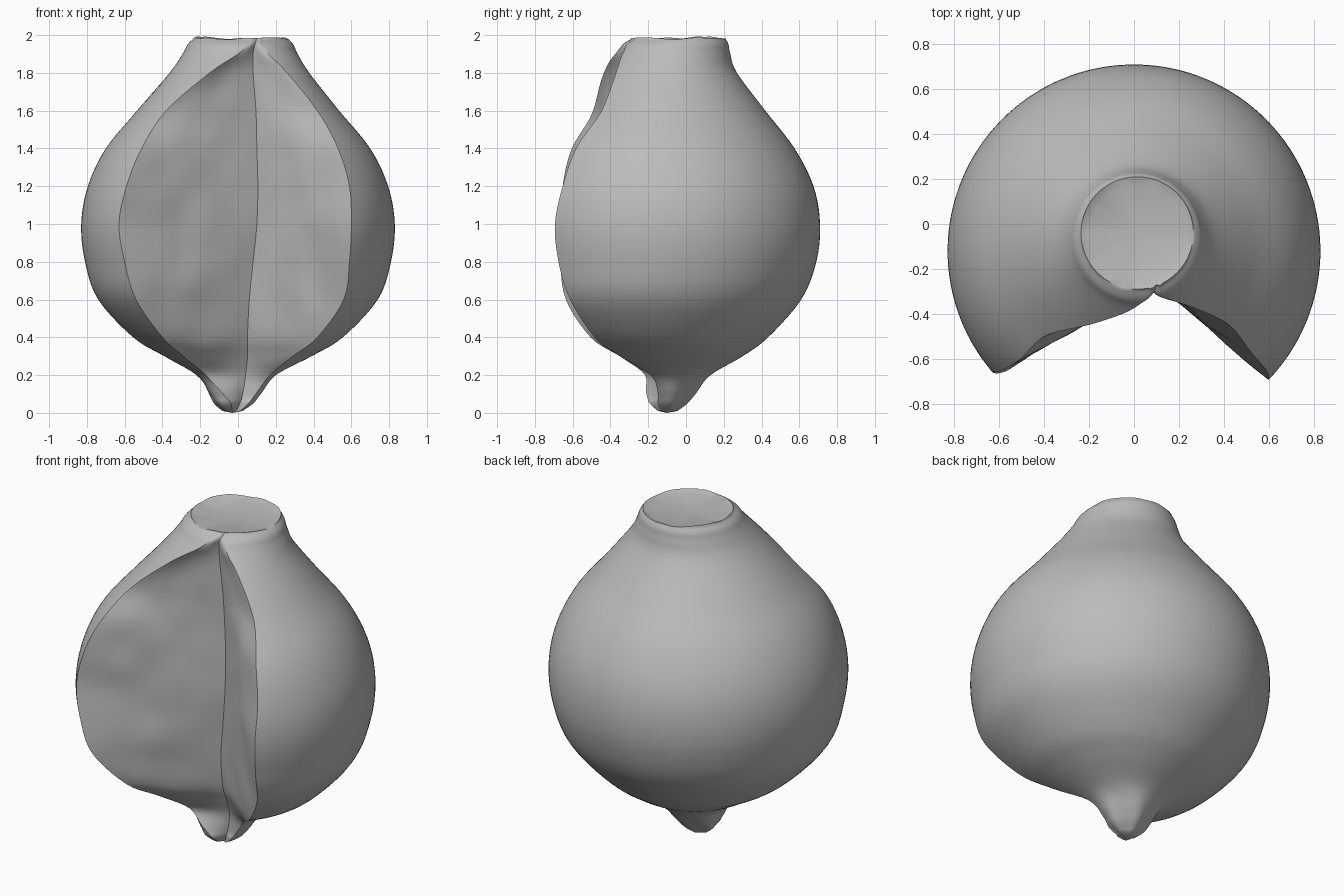
import bpy, bmesh, math
from mathutils import Vector, noise

if "Cube" in bpy.data.objects:
    bpy.data.objects.remove(bpy.data.objects["Cube"])

# Profile rows: z, radius, centre y, left cut edge x, right cut edge x, apex x, apex y
ROWS = [
    (0.01, 0.05, -0.10, -0.03, 0.01, -0.01, -0.11),
    (0.05, 0.10, -0.10, -0.04, 0.06, 0.01, -0.13),
    (0.10, 0.135, -0.09, -0.08, 0.10, 0.025, -0.13),
    (0.20, 0.21, -0.08, -0.17, 0.17, 0.04, -0.14),
    (0.30, 0.39, -0.09, -0.29, 0.29, 0.05, -0.18),
    (0.40, 0.555, -0.12, -0.40, 0.42, 0.05, -0.22),
    (0.60, 0.74, -0.13, -0.54, 0.56, 0.06, -0.25),
    (0.80, 0.81, -0.12, -0.60, 0.59, 0.08, -0.26),
    (1.00, 0.83, -0.12, -0.63, 0.60, 0.10, -0.27),
    (1.20, 0.795, -0.12, -0.59, 0.59, 0.105, -0.27),
    (1.40, 0.70, -0.125, -0.51, 0.53, 0.10, -0.27),
    (1.60, 0.535, -0.115, -0.38, 0.42, 0.095, -0.28),
    (1.80, 0.37, -0.10, -0.15, 0.26, 0.08, -0.29),
    (1.90, 0.305, -0.07, 0.00, 0.16, 0.08, -0.30),
    (1.95, 0.28, -0.055, 0.05, 0.13, 0.09, -0.30),
    (1.98, 0.25, -0.04, 0.06, 0.13, 0.10, -0.27),
]
ARC, CUT, STEPS = 96, 16, 5


def spline(rows, steps):
    """Smooth rows with Catmull-Rom interpolation."""
    out = []
    for i in range(len(rows) - 1):
        p = [rows[max(0, min(len(rows) - 1, i + k))] for k in (-1, 0, 1, 2)]
        for s in range(steps):
            t = s / steps
            out.append([0.5 * (2 * b + (c - a) * t + (2*a - 5*b + 4*c - d) * t*t
                               + (3*b - a - 3*c + d) * t**3) for a, b, c, d in zip(*p)])
    return out + [list(rows[-1])]


def ring(z, r, cy, xl, xr, ax, ay):
    """One horizontal section: outer arc, then the two cut faces."""
    cx = 0.015 * max(0, (z - 1.6) / 0.4) - 0.03 * max(0, (0.3 - z) / 0.3)
    rim = lambda x: cy - math.sqrt(max(0, r * r - (x - cx) ** 2))
    a0 = math.atan2(rim(xr) - cy, xr - cx)
    a1 = math.atan2(rim(xl) - cy, xl - cx) % (2 * math.pi)
    apex = Vector((ax, max(ay, rim(ax) + 0.005), z))
    pts = []
    rough = 0.1 * max(0, 1 - z / 0.2)
    for i in range(ARC + 1):
        a = a0 + (a1 - a0) * i / ARC
        rr = r * (1 + rough * math.sin(5 * a + 9 * z))
        pts.append(Vector((cx + rr * math.cos(a), cy + rr * math.sin(a), z)))
    left, right = pts[-1].copy(), pts[0].copy()
    walls = [(left.lerp(apex, i / CUT), i / CUT) for i in range(1, CUT + 1)]
    walls += [(apex.lerp(right, i / CUT), 1 - i / CUT) for i in range(1, CUT)]
    # gentle uneven flesh surface
    for p, t in walls:
        p.y += 0.02 * noise.noise(p * Vector((5, 5, 3)).length * 0.6) * math.sin(math.pi * t) * min(1, r / 0.5)
        pts.append(p)
    return pts


bm = bmesh.new()
loops = [[bm.verts.new(p) for p in ring(*row)] for row in spline(ROWS, STEPS)]
# uneven cut rim at the neck and a slightly sunken flat top
for v in loops[-1]:
    v.co.z += 0.013 * (1 + noise.noise(v.co * 9)) - 0.008
mid = Vector((0.015, -0.04, 0))
loops.append([bm.verts.new(((v.co.x - mid.x) * 0.84 + mid.x, (v.co.y - mid.y) * 0.84 + mid.y, 1.97))
              for v in loops[-1]])
n = len(loops[0])
for lo, hi in zip(loops, loops[1:]):
    for i in range(n):
        j = (i + 1) % n
        bm.faces.new((lo[i], lo[j], hi[j], hi[i]))
for loop, tip in ((loops[0], (-0.03, -0.10, 0.0)), (loops[-1], (0.015, -0.04, 1.97))):
    c = bm.verts.new(tip)
    for i in range(n):
        bm.faces.new((loop[i], loop[(i + 1) % n], c))
bmesh.ops.remove_doubles(bm, verts=bm.verts, dist=0.0005)
bmesh.ops.recalc_face_normals(bm, faces=bm.faces)
mesh = bpy.data.meshes.new("cut_fruit")
bm.to_mesh(mesh)
bm.free()

grey = bpy.data.materials.new("plain_grey")
grey.diffuse_color = (0.5, 0.5, 0.5, 1)
grey.use_nodes = True
grey.node_tree.nodes["Principled BSDF"].inputs["Base Color"].default_value = grey.diffuse_color
mesh.materials.append(grey)
fruit = bpy.data.objects.new("cut_fruit", mesh)
bpy.context.collection.objects.link(fruit)
bpy.context.view_layer.objects.active = fruit
fruit.select_set(True)
bpy.ops.object.shade_smooth_by_angle(angle=math.radians(35))
